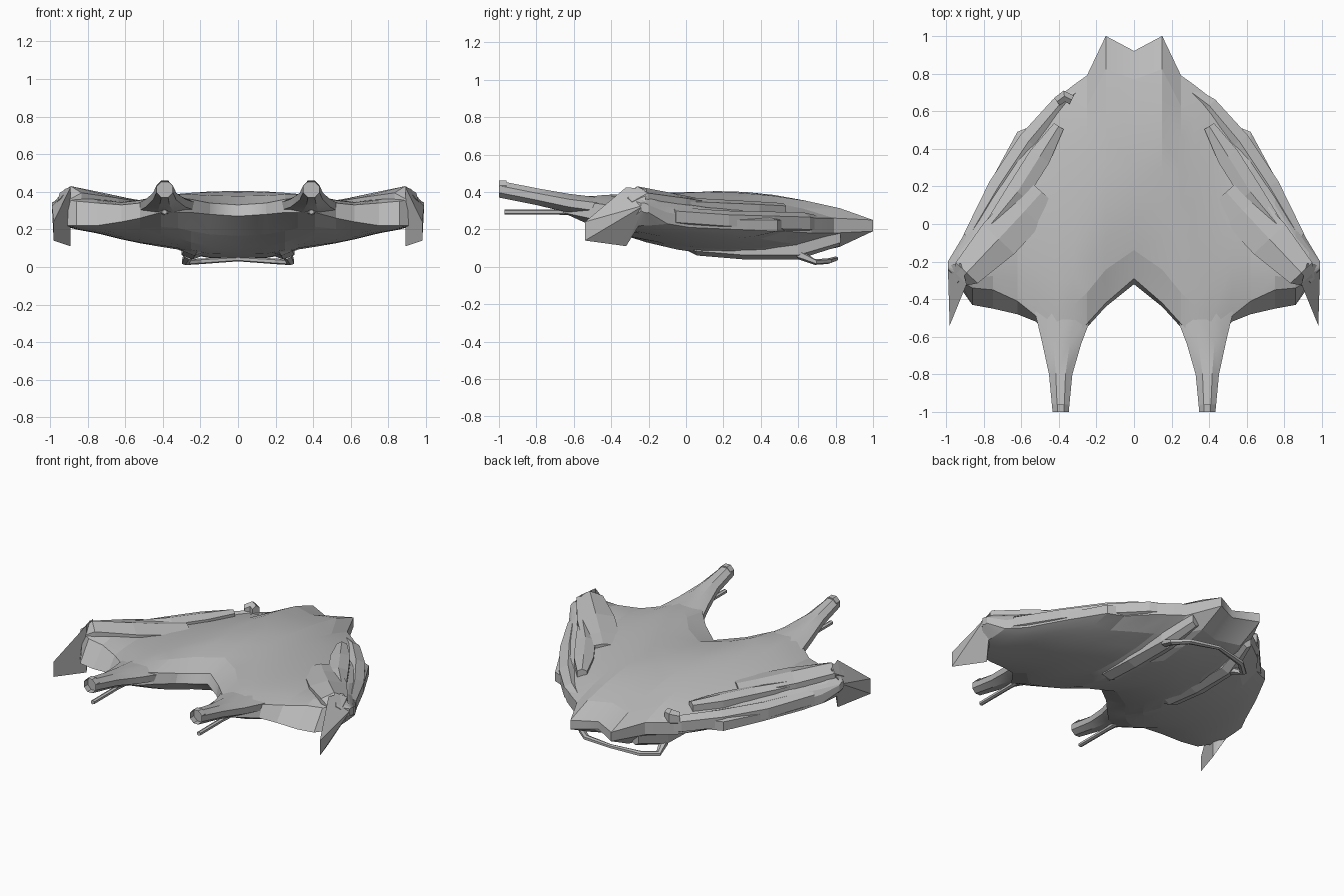
import bpy, bmesh, math
from mathutils import Vector

cube = bpy.data.objects.get("Cube")
if cube:
    bpy.data.objects.remove(cube)

grey = bpy.data.materials.new("hull grey")
grey.use_nodes = True
tone = (0.5, 0.5, 0.5, 1)
grey.diffuse_color = tone
grey.node_tree.nodes["Principled BSDF"].inputs["Base Color"].default_value = tone


def finish(name, bm, angle=0, mirror=True):
    bmesh.ops.recalc_face_normals(bm, faces=bm.faces)
    mesh = bpy.data.meshes.new(name)
    bm.to_mesh(mesh)
    bm.free()
    mesh.materials.append(grey)
    ob = bpy.data.objects.new(name, mesh)
    bpy.context.collection.objects.link(ob)
    if mirror:
        mod = ob.modifiers.new("both sides", 'MIRROR')
        mod.use_clip = True
    if angle:
        bpy.ops.object.select_all(action='DESELECT')
        ob.select_set(True)
        bpy.context.view_layer.objects.active = ob
        bpy.ops.object.shade_smooth_by_angle(angle=math.radians(angle))


def loft(bm, rings, cap_start=True):
    rows = [[bm.verts.new(p) for p in ring] for ring in rings]
    n = len(rows[0])
    for a, b in zip(rows, rows[1:]):
        for i in range(n):
            j = (i + 1) % n
            bm.faces.new((a[i], a[j], b[j], b[i]))
    bm.faces.new(rows[-1])
    return bm.faces.new(rows[0]) if cap_start else None


def bar(name, path, sides=6, angle=0, mirror=True, bore=0):
    """Tapered beam; each stop is x, y, top, bottom, half width."""
    rings = []
    for i, (x, y, top, bottom, half) in enumerate(path):
        a, b = path[max(i - 1, 0)], path[min(i + 1, len(path) - 1)]
        along = Vector((b[0] - a[0], b[1] - a[1], 0)).normalized()
        across = Vector((along.y, -along.x, 0))
        ring = []
        for k in range(sides):
            t = math.tau * (k + 0.5) / sides
            grow = 1 / math.cos(math.pi / sides)
            side = max(-1, min(1, math.cos(t) * grow))
            lift = max(-1, min(1, math.sin(t) * grow))
            p = Vector((x, y, (top + bottom) / 2)) + across * half * side
            p.z += (top - bottom) / 2 * lift
            ring.append(p)
        rings.append(ring)
    bm = bmesh.new()
    muzzle = loft(bm, rings)
    if bore:
        bmesh.ops.inset_region(bm, faces=[muzzle], thickness=bore)
        hole = bmesh.ops.extrude_discrete_faces(bm, faces=[muzzle])["faces"][0]
        bmesh.ops.translate(bm, verts=hole.verts, vec=(0, 0.04, 0))
    finish(name, bm, angle, mirror)


# Main hull: spanwise sections; lean sets the upper front edge back
sections = [
    # x, front y, rear y, lean, front top/bottom, middle top/bottom, rear top/bottom
    (0, -.32, .92, .03, .33, .27, .40, .05, .25, .20),
    (.15, -.44, 1.0, .02, .34, .28, .395, .05, .25, .19),
    (.25, -.55, .79, .02, .36, .29, .385, .07, .26, .18),
    (.32, -.62, .74, .02, .365, .29, .375, .10, .26, .18),
    (.41, -.66, .67, .02, .37, .29, .36, .115, .26, .18),
    (.52, -.52, .53, .03, .34, .26, .345, .13, .25, .19),
    (.62, -.48, .49, .07, .33, .24, .335, .15, .25, .19),
    (.75, -.45, .25, .10, .34, .22, .35, .18, .25, .20),
    (.86, -.43, .02, .09, .35, .22, .37, .20, .27, .21),
    (.93, -.33, -.10, .03, .36, .22, .37, .22, .29, .23),
    (.99, -.24, -.20, 0, .34, .30, .34, .29, .33, .29),
]


def skin(t, front, middle, rear):
    line = front + (rear - front) * t
    return line + (middle - (front + rear) / 2) * (1 - (2 * t - 1) ** 2) ** 0.8


steps = 8
ts = [i / steps for i in range(steps + 1)]
rings = []
for x, y0, y1, lean, ft, fb, mt, mb, rt, rb in sections:
    y2 = y0 + lean
    upper = [(x, y2 + (y1 - y2) * t, skin(t, ft, mt, rt)) for t in ts]
    lower = [(x, y0 + (y1 - y0) * t, skin(t, fb, mb, rb)) for t in reversed(ts)]
    rings.append(upper + lower)
bm = bmesh.new()
loft(bm, rings, cap_start=False)
finish("main_hull", bm, angle=9)

# Forward prongs with bored ends, and thin barrels below them
bar("prong", [(.39, -1, .46, .37, .043), (.39, -.8, .42, .33, .062),
              (.385, -.63, .39, .29, .105), (.37, -.42, .365, .26, .17),
              (.37, -.2, .345, .24, .19)], sides=8, angle=25, bore=.014)
bar("thin_barrel", [(.39, -.97, .305, .28, .013), (.39, -.72, .305, .28, .013),
                    (.39, -.5, .31, .27, .022)])

# Broad raised plate running out to each wing tip
bar("wing_ridge", [(.49, .17, .35, .27, .10), (.58, .07, .365, .26, .115),
                   (.72, -.08, .395, .26, .115), (.89, -.26, .43, .26, .08),
                   (.94, -.31, .37, .26, .03)])

# Layered armour along the rear flanks
bar("flank_armour", [(.28, .72, .27, .18, .025), (.40, .63, .29, .175, .045),
                     (.56, .44, .295, .18, .055), (.72, .2, .30, .195, .055),
                     (.88, -.07, .32, .215, .03)])
bar("upper_flank_plate", [(.40, .52, .34, .27, .03), (.5, .36, .35, .27, .06),
                          (.62, .17, .36, .27, .06), (.76, 0, .37, .27, .03)])

# Blade fin hanging forward of each wing tip
bm = bmesh.new()
for p in [(.89, -.32, .425), (.92, -.21, .415), (.98, -.54, .24), (.98, -.54, .14),
          (.89, -.32, .11), (.94, -.24, .24), (.99, -.22, .33)]:
    bm.verts.new(p)
bmesh.ops.convex_hull(bm, input=bm.verts)
finish("tip_fin", bm)

# Belly pods, and the swept skid rail beneath the tail
bar("belly_pod", [(.2, -.04, .17, .11, .04), (.23, .06, .17, .06, .06),
                  (.24, .3, .15, .04, .06), (.24, .6, .15, .04, .05),
                  (.2, .82, .2, .11, .03)])
bar("skid_rail", [(-.26, .60, .10, .04, .025), (-.28, .69, .04, .01, .02),
                  (-.2, .76, .045, .015, .018), (0, .8, .055, .03, .012),
                  (.2, .76, .045, .015, .018), (.28, .69, .04, .01, .02),
                  (.26, .60, .10, .04, .025)], mirror=False)

# Small sensor block on one rear flank only
bar("sensor_block", [(-.41, .65, .32, .24, .025), (-.37, .68, .34, .24, .03),
                     (-.33, .66, .33, .24, .025)], mirror=False)
